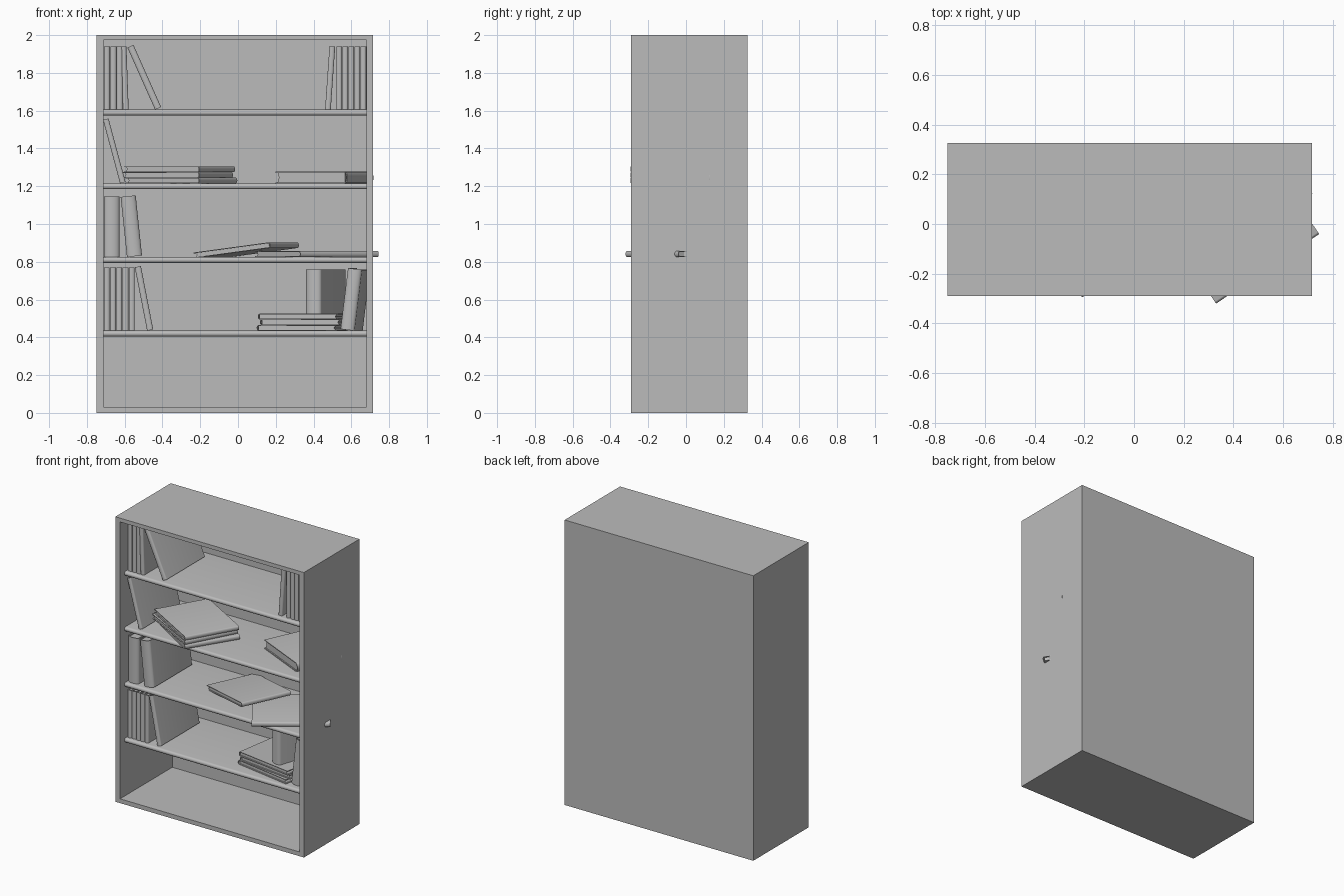
import bpy, bmesh, math
from mathutils import Matrix, Vector

cube = bpy.data.objects.get("Cube")
if cube:
    bpy.data.objects.remove(cube, do_unlink=True)

grey = bpy.data.materials.new("plain_grey")
grey.use_nodes = True
grey.diffuse_color = (0.5, 0.5, 0.5, 1)
grey.node_tree.nodes["Principled BSDF"].inputs["Base Color"].default_value = (0.5, 0.5, 0.5, 1)


def finish(name, bm):
    bmesh.ops.recalc_face_normals(bm, faces=bm.faces)
    mesh = bpy.data.meshes.new(name)
    bm.to_mesh(mesh)
    bm.free()
    mesh.materials.append(grey)
    obj = bpy.data.objects.new(name, mesh)
    bpy.context.collection.objects.link(obj)
    bpy.ops.object.select_all(action='DESELECT')
    obj.select_set(True)
    bpy.context.view_layer.objects.active = obj
    bpy.ops.object.shade_smooth_by_angle(angle=math.radians(35))
    return obj


def prism(bm, outline, direction):
    """Extrude a closed outline along a direction."""
    face = bm.faces.new([bm.verts.new(p) for p in outline])
    new = bmesh.ops.extrude_face_region(bm, geom=[face], use_keep_orig=True)["geom"]
    moved = [g for g in new if isinstance(g, bmesh.types.BMVert)]
    bmesh.ops.translate(bm, verts=moved, vec=direction)


# Cabinet: a box whose front is inset and pushed back to form the interior
LEFT, RIGHT, FRONT, BACK = -0.75, 0.715, -0.29, 0.325
IN_LEFT, IN_RIGHT, IN_BACK = -0.713, 0.68, 0.29
bm = bmesh.new()
prism(bm, [(LEFT, BACK, 0), (RIGHT, BACK, 0), (RIGHT, BACK, 2), (LEFT, BACK, 2)],
      (0, FRONT - BACK, 0))
bmesh.ops.recalc_face_normals(bm, faces=bm.faces)
opening = min(bm.faces, key=lambda f: f.calc_center_median().y)
bmesh.ops.inset_individual(bm, faces=[opening], thickness=0.033)
for v in opening.verts:
    v.co.x = IN_LEFT if v.co.x < 0 else IN_RIGHT
    v.co.z = 0.03 if v.co.z < 1 else 1.973
pushed = bmesh.ops.extrude_discrete_faces(bm, faces=[opening])["faces"][0]
bmesh.ops.translate(bm, verts=pushed.verts, vec=(0, IN_BACK - FRONT, 0))
finish("cabinet", bm)

# Shelves with a rounded front edge
SHELVES = [0.435, 0.825, 1.215, 1.605]
RADIUS = 0.0155
for i, top in enumerate(SHELVES):
    outline = [(IN_LEFT, IN_BACK, top), (IN_LEFT, IN_BACK, top - 2 * RADIUS)]
    for k in range(9):
        a = -math.pi / 2 + math.pi * k / 8
        outline.append((IN_LEFT, -0.225 - RADIUS * math.cos(a),
                        top - RADIUS + RADIUS * math.sin(a)))
    bm = bmesh.new()
    prism(bm, outline, (IN_RIGHT - IN_LEFT, 0, 0))
    finish(f"shelf_{i + 1}", bm)


def book(name, thick, matrix, depth=0.43, height=0.335):
    """Cover wrapped around a page block; spine along local z at y = 0."""
    half, board = thick / 2, min(0.006, thick * 0.14)
    bulge = min(0.02, half * 0.6)
    bm = bmesh.new()

    def wrap(h):
        pts = []
        for k in range(9):
            a = -math.pi / 2 + math.pi * k / 8
            pts.append((h * math.sin(a), bulge - (bulge - half + h) * math.cos(a), 0))
        return [(-h, depth, 0)] + pts + [(h, depth, 0)]

    prism(bm, wrap(half) + wrap(half - board)[::-1], (0, 0, height))
    inner, rim = half - board, 0.008
    prism(bm, [(-inner, bulge, rim), (inner, bulge, rim), (inner, depth - rim, rim),
               (0, depth - 2 * rim, rim), (-inner, depth - rim, rim)],
          (0, 0, height - 2 * rim))
    bmesh.ops.transform(bm, matrix=matrix, verts=bm.verts)
    return finish(name, bm)


def turn(degrees, axis):
    return Matrix.Rotation(math.radians(degrees), 4, axis)


def standing(name, x, shelf, thick, lean=0, yaw=0, y=-0.215, height=0.335):
    """Upright book; x is the middle of its foot, lean tips the top to +x."""
    lift = abs(math.sin(math.radians(lean))) * thick / 2
    place = Matrix.Translation((x, y, SHELVES[shelf] + lift))
    return book(name, thick, place @ turn(yaw, 'Z') @ turn(lean, 'Y'), height=height)


def lying(name, x, y, z, thick, yaw, depth, height, slope=0):
    """Flat book; the spine starts at (x, y) and runs along the yaw angle."""
    place = Matrix.Translation((x, y, z + thick / 2))
    return book(name, thick, place @ turn(yaw, 'Z') @ turn(-slope, 'X') @ turn(90, 'Y'),
                depth, height)


def row(name, start, count, shelf, thick):
    for k in range(count):
        standing(f"{name}_{k + 1}", start + thick * (k + 0.5), shelf, thick - 0.002)


# Top shelf
row("top_left_book", -0.711, 3, 3, 0.034)
standing("top_left_tilted_book", -0.594, 3, 0.03, lean=-2)
standing("top_leaning_book", -0.423, 3, 0.035, lean=-24, height=0.36)
row("top_right_book", 0.52, 5, 3, 0.032)
standing("top_right_tilted_book", 0.476, 3, 0.03, lean=4)

# Second shelf from the top
standing("upper_leaning_book", -0.61, 2, 0.03, lean=-15, height=0.348)
for k, yaw in enumerate((58, 62, 60)):
    lying(f"upper_stack_book_{k + 1}", -0.205, -0.295, SHELVES[2] + 0.03 * k,
          0.03, yaw, 0.46, 0.38)
lying("upper_flat_book", 0.58, -0.17, SHELVES[2], 0.062, 65, 0.42, 0.325)

# Third shelf from the top
standing("middle_upright_book", -0.669, 1, 0.082, height=0.32)
standing("middle_tilted_book", -0.548, 1, 0.08, lean=-6, height=0.32)
lying("middle_flat_book", 0.33, -0.32, SHELVES[1], 0.032, 34, 0.43, 0.5)
lying("middle_sloping_book", 0.17, -0.20, 0.874, 0.03, 65, 0.45, 0.36, slope=7)

# Lowest shelf
row("low_left_book", -0.711, 5, 0, 0.033)
standing("low_leaning_book", -0.465, 0, 0.033, lean=-11, height=0.342)
for k, yaw in enumerate((-100, -97, -99)):
    lying(f"low_stack_book_{k + 1}", 0.157, 0.19, SHELVES[0] + 0.03 * k,
          0.03, yaw, 0.43, 0.335)
standing("low_turned_book", 0.395, 0, 0.085, yaw=-18, y=-0.16, height=0.325)
standing("low_right_tilted_book", 0.578, 0, 0.075, lean=7, yaw=-6, y=-0.2, height=0.325)
